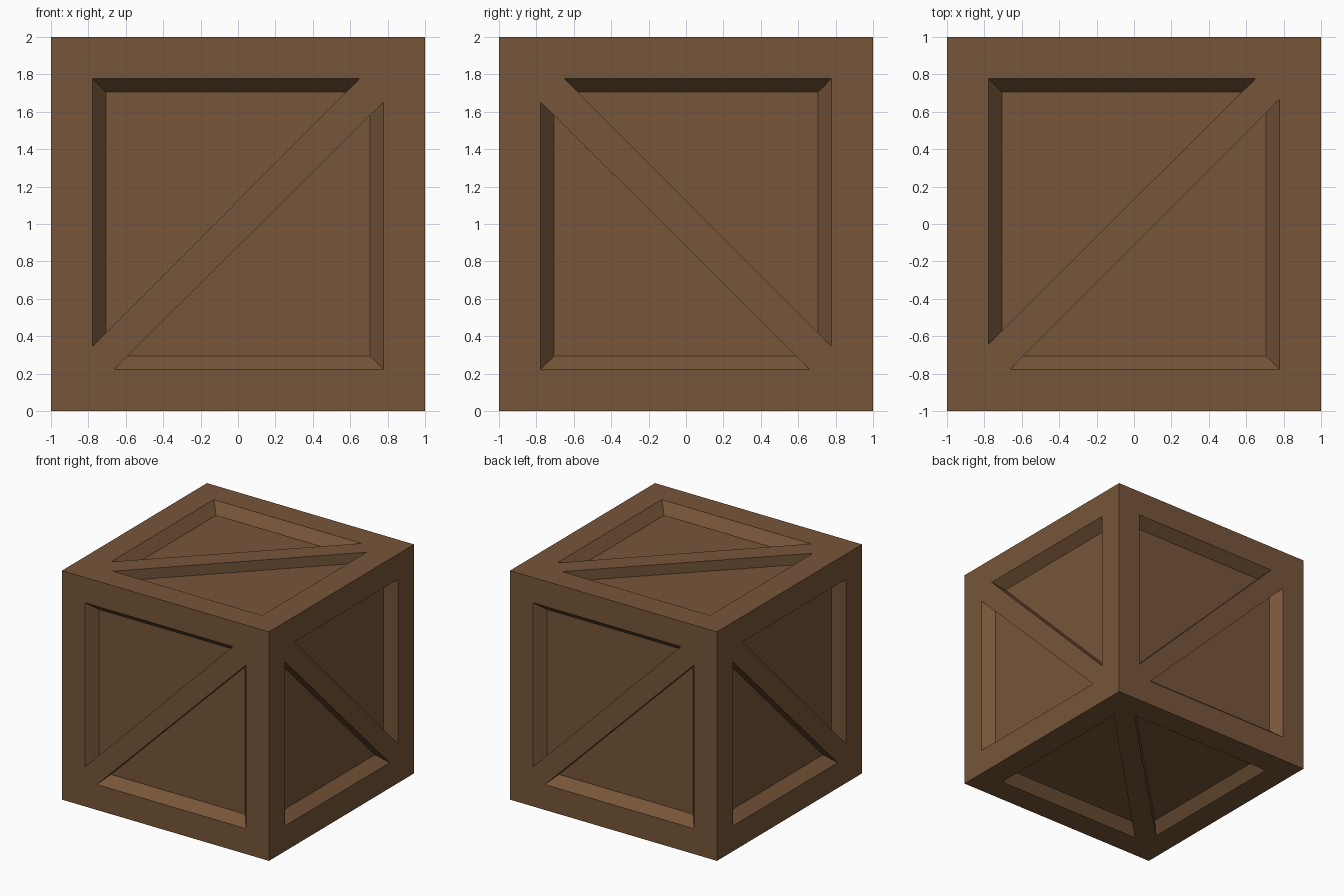
import bpy, bmesh
from mathutils import Vector

if "Cube" in bpy.data.objects:
    bpy.data.objects.remove(bpy.data.objects["Cube"])

OUT, IN, DEPTH = 0.778, 0.705, 0.09   # panel opening, panel floor, recess depth

wood = bpy.data.materials.new("brown wood")
wood.diffuse_color = (0.185, 0.092, 0.041, 1)
wood.use_nodes = True
wood.node_tree.nodes["Principled BSDF"].inputs["Base Color"].default_value = wood.diffuse_color

bm = bmesh.new()


def add_side(u, v, w, side_end, top_end):
    """One crate side: border, diagonal brace and two recessed triangles.
    u, v span the side, w points outwards."""
    u, v, w = Vector(u), Vector(v), Vector(w)

    def poly(points):
        bm.faces.new([bm.verts.new(u * a + v * b + w * c + Vector((0, 0, 1)))
                      for a, b, c in points])

    def recess(s, p, q):
        # s = 1: upper left, s = -1: lower right; p and q end the brace edge
        p, q = Vector((*p, 1)), Vector((*q, 1))
        corner = Vector((-s * OUT, s * OUT, 1))
        k = (OUT - IN) / abs(p.y - q.y)
        m = (OUT - IN) / abs(p.x - q.x)
        down = Vector((0, 0, -DEPTH))
        rim = [corner, p, q]
        floor = [Vector((-s * IN, s * IN, 1)) + down,
                 p.lerp(q, k) + down, q.lerp(p, m) + down]
        poly(floor)
        for i in range(3):
            j = (i + 1) % 3
            poly([rim[i], rim[j], floor[j], floor[i]])
        return rim

    a = recess(1, (0.65, OUT), (-OUT, -side_end))
    b = recess(-1, (-0.663, -OUT), (OUT, top_end))
    low, high = (-1, -1, 1), (1, 1, 1)
    poly([low, a[2], a[0], a[1], high, (-1, 1, 1)])    # border, upper left
    poly([high, b[2], b[0], b[1], low, (1, -1, 1)])    # border, lower right
    poly([low, b[1], b[2], high, a[1], a[2]])          # diagonal brace


# Four upright sides, then lid and base
for u, w in (((1, 0, 0), (0, -1, 0)), ((0, -1, 0), (1, 0, 0)),
             ((-1, 0, 0), (0, 1, 0)), ((0, 1, 0), (-1, 0, 0))):
    add_side(u, (0, 0, 1), w, 0.655, 0.652)
for z in (1, -1):
    add_side((1, 0, 0), (0, 1, 0), (0, 0, z), 0.642, 0.666)

bmesh.ops.remove_doubles(bm, verts=bm.verts, dist=0.0005)
bmesh.ops.recalc_face_normals(bm, faces=bm.faces)

mesh = bpy.data.meshes.new("crate")
bm.to_mesh(mesh)
bm.free()
mesh.materials.append(wood)
bpy.context.collection.objects.link(bpy.data.objects.new("crate", mesh))
